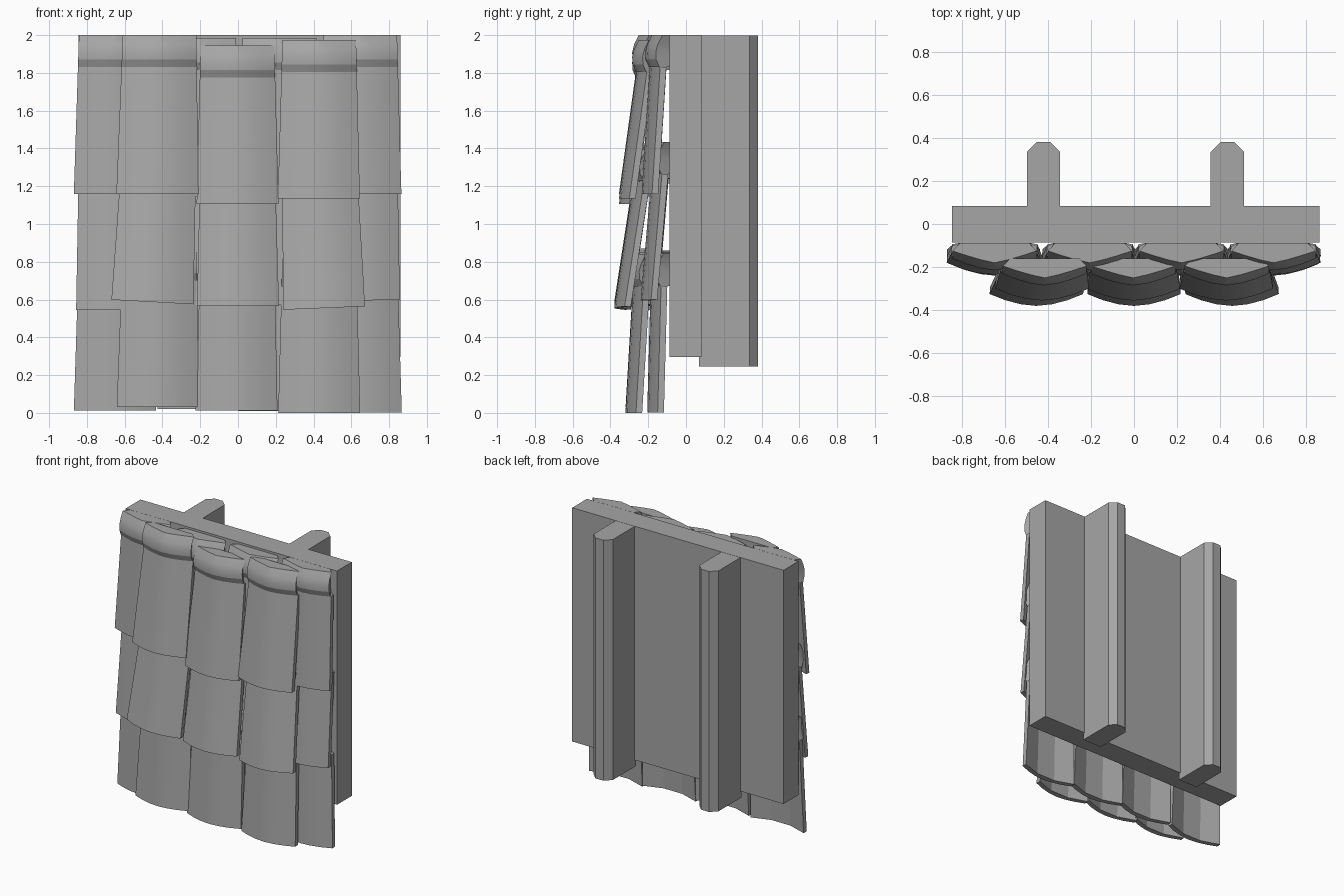
import bpy, bmesh, math

if "Cube" in bpy.data.objects:
    bpy.data.objects.remove(bpy.data.objects["Cube"], do_unlink=True)

GREY = (0.38, 0.38, 0.38, 1)
grey = bpy.data.materials.new("plain grey")
grey.use_nodes = True
grey.diffuse_color = GREY
grey.node_tree.nodes["Principled BSDF"].inputs["Base Color"].default_value = GREY


def loft(name, rings, smooth=False):
    """Closed solid through a list of equally sized rings of points."""
    bm = bmesh.new()
    loops = [[bm.verts.new(p) for p in ring] for ring in rings]
    n = len(loops[0])
    for a, b in zip(loops, loops[1:]):
        for i in range(n):
            j = (i + 1) % n
            bm.faces.new((a[i], a[j], b[j], b[i]))
    bm.faces.new(loops[0])
    bm.faces.new(loops[-1])
    bmesh.ops.recalc_face_normals(bm, faces=bm.faces)
    mesh = bpy.data.meshes.new(name)
    bm.to_mesh(mesh)
    bm.free()
    mesh.materials.append(grey)
    obj = bpy.data.objects.new(name, mesh)
    bpy.context.collection.objects.link(obj)
    if smooth:
        bpy.ops.object.select_all(action='DESELECT')
        obj.select_set(True)
        bpy.context.view_layer.objects.active = obj
        bpy.ops.object.shade_smooth_by_angle(angle=math.radians(18))
    return obj


def prism(name, outline, z0, z1):
    return loft(name, [[(x, y, z) for x, y in outline] for z in (z0, z1)])


LENGTH, CAP, SAG, THICK = 0.84, 0.17, 0.055, 0.033
FRONT_U = [i / 3 - 1 for i in range(7)]
BACK_U = [1, 0.35, -0.35, -1]


def tile(name, top_x, low_x, low_z, top_y, low_y, rest_y, roll=0):
    """Curved tapering tile with a solid bulging cap at its upper end."""
    def ring(drop, y, bend, back=None):
        f = drop / LENGTH
        cx = top_x + (low_x - top_x) * f
        w = 0.195 + 0.022 * f
        z = low_z + LENGTH - drop

        def front(u):
            return y + SAG * abs(u) ** bend
        pts = [(u, front(u)) for u in FRONT_U]
        for u in BACK_U:
            if back is None:
                pts.append((u * 0.99, front(u) + THICK))
            else:
                pts.append((u * 0.82, max(back, front(u) + 0.01)))
        return [(cx + u * w, py, z + roll * u * f) for u, py in pts]

    neck = top_y - 0.012
    loft(name, [
        ring(0, top_y, 1.2, rest_y),
        ring(0.05, top_y - 0.025, 1.4, rest_y),
        ring(0.09, top_y - 0.035, 1.6, rest_y),
        ring(0.13, top_y - 0.033, 1.7, rest_y),
        ring(CAP, neck - 0.004, 1.7, rest_y),
        ring(CAP, neck, 1.7),
        ring(LENGTH, low_y, 1.8),
    ], smooth=True)


# Wall board
prism("back_board", [(-0.845, -0.087), (0.86, -0.087), (0.86, 0.083), (-0.845, 0.083)], 0.295, 2)

# Chamfered rafters behind the board
for side, cx in (("right", -0.42), ("left", 0.433)):
    w, c = 0.077, 0.045
    prism(side + "_rafter",
          [(cx - w, 0.07), (cx + w, 0.07), (cx + w, 0.38 - c), (cx + w - c, 0.38),
           (cx - w + c, 0.38), (cx - w, 0.38 - c)], 0.245, 1.999)

# Depth of each row: upper front, lower front, resting plane of the cap
under_rows = [(-0.18, -0.235, -0.088), (-0.17, -0.24, -0.088), (-0.175, -0.205, -0.088)]
over_rows = [(-0.25, -0.355, -0.16), (-0.265, -0.38, -0.18), (-0.268, -0.32, -0.18)]

# Columns: name, rows, upper x, lower x per row, lower z per row, roll of middle row
columns = [
    ("under_far_right", under_rows, -0.647, (-0.652, -0.64, -0.652), (1.16, 0.545, 0.012), 0),
    ("under_right", under_rows, -0.205, (-0.21, -0.2, -0.21), (1.145, 0.57, 0.02), 0),
    ("under_left", under_rows, 0.22, (0.22, 0.215, 0.22), (1.145, 0.57, 0.01), 0.005),
    ("under_far_left", under_rows, 0.647, (0.648, 0.64, 0.65), (1.16, 0.595, 0.003), 0.004),
    ("over_right", over_rows, -0.415, (-0.427, -0.453, -0.425), (1.16, 0.587, 0.03), -0.012),
    ("over_middle", over_rows, -0.003, (-0.002, 0, -0.008), (1.105, 0.565, 0.012), 0),
    ("over_left", over_rows, 0.43, (0.428, 0.455, 0.43), (1.135, 0.555, 0.0), 0.009),
]
for name, rows, top_x, low_xs, low_zs, roll in columns:
    for i, level in enumerate(("upper", "middle", "lower")):
        top_y, low_y, rest_y = rows[i]
        tile(f"{name}_{level}_tile", top_x, low_xs[i], low_zs[i],
             top_y, low_y, rest_y, roll if i == 1 else 0)
